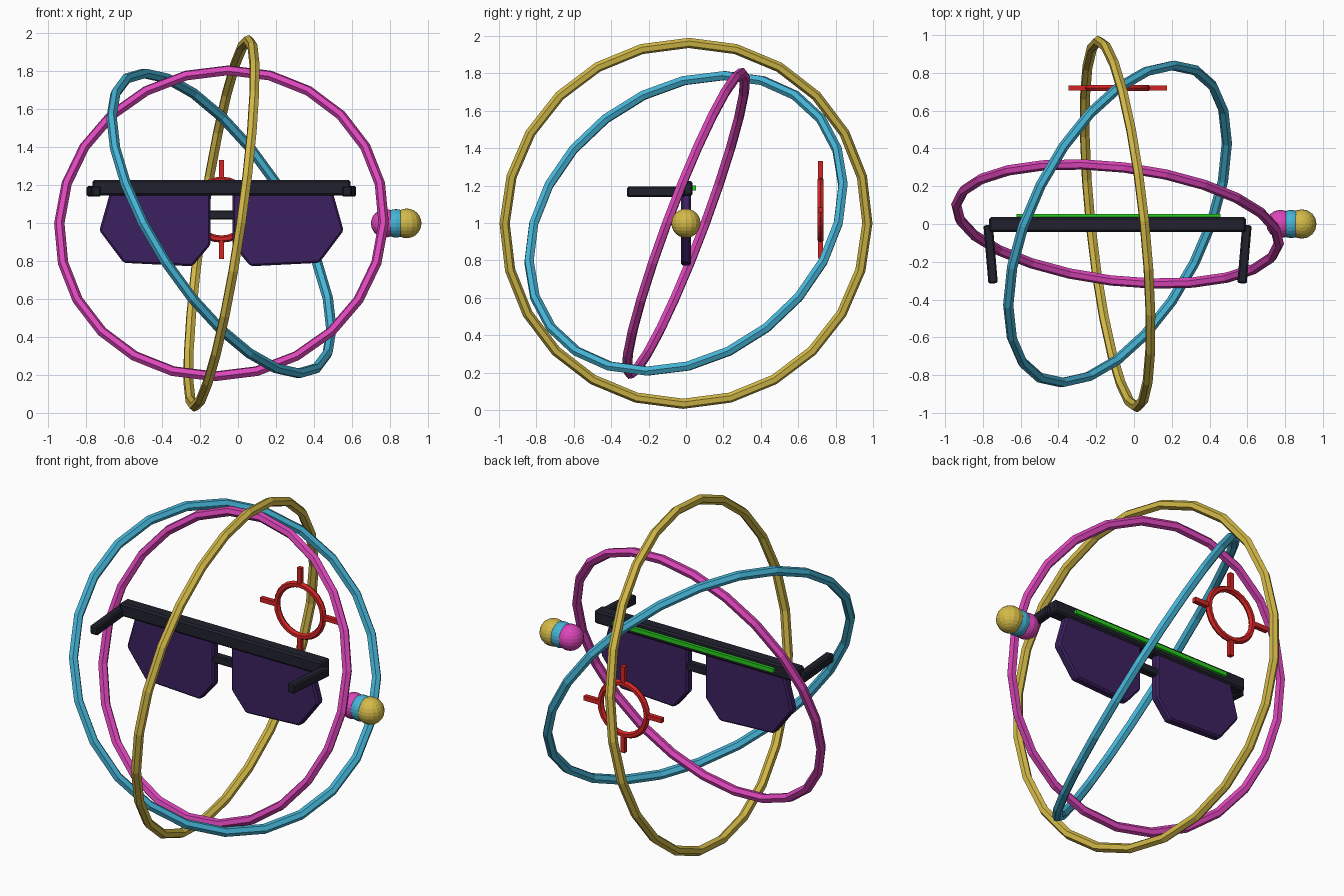
import bpy, bmesh, math
from mathutils import Vector, Matrix

if "Cube" in bpy.data.objects:
    bpy.data.objects.remove(bpy.data.objects["Cube"])

CX = -0.087  # shared symmetry plane of rings and glasses


def material(name, hexcode):
    rgb = [int(hexcode[i:i + 2], 16) / 255 for i in (0, 2, 4)]
    lin = [c / 12.92 if c <= 0.04045 else ((c + 0.055) / 1.055) ** 2.4 for c in rgb]
    m = bpy.data.materials.new(name)
    m.diffuse_color = (*lin, 1)
    m.use_nodes = True
    m.node_tree.nodes["Principled BSDF"].inputs["Base Color"].default_value = m.diffuse_color
    return m


MAGENTA = material("magenta", "DC46BA")
CYAN = material("cyan", "46B4D6")
YELLOW = material("yellow", "D4BA48")
PURPLE = material("dark purple", "3C2060")
BLACK = material("near black", "20212D")
GREEN = material("bright green", "28CC1E")
RED = material("red", "D62424")


def finish(name, mat, bevel=0.0):
    ob = bpy.context.object
    ob.name = name
    ob.data.materials.append(mat)
    if bevel:
        mod = ob.modifiers.new("bevel", 'BEVEL')
        mod.width = bevel
        mod.segments = 1
    return ob


def box(name, centre, size, mat, bevel=0.0, rot=(0, 0, 0)):
    bpy.ops.mesh.primitive_cube_add(size=1, location=centre, rotation=rot)
    bpy.context.object.scale = size
    bpy.ops.object.transform_apply(location=False, rotation=False, scale=True)
    return finish(name, mat, bevel)


def ring(name, centre, normal, major, minor, mat, segments=24):
    rot = Vector(normal).to_track_quat('Z', 'Y').to_euler()
    bpy.ops.mesh.primitive_torus_add(location=centre, rotation=rot, major_radius=major,
                                     minor_radius=minor, major_segments=segments,
                                     minor_segments=6)
    return finish(name, mat)


# Three large tilted rings
hub = (CX, 0, 0.998)
ring("magenta_ring", hub, (-0.112, -0.93, 0.35), 0.86, 0.0275, MAGENTA)
ring("cyan_ring", hub, (0.773, -0.391, 0.5), 0.912, 0.0275, CYAN)
ring("yellow_ring", hub, (0.984, 0.104, -0.146), 0.975, 0.0275, YELLOW)

# Three overlapping beads on the right
for name, x, r, mat in (("magenta_bead", 0.775, 0.075, MAGENTA),
                        ("cyan_bead", 0.832, 0.075, CYAN),
                        ("yellow_bead", 0.888, 0.078, YELLOW)):
    bpy.ops.mesh.primitive_uv_sphere_add(segments=16, ring_count=12, radius=r,
                                         location=(x, 0, 0.998))
    finish(name, mat)

# Lenses: one profile, mirrored
profile = [(0.058, 1.18), (0.581, 1.18), (0.643, 0.96), (0.515, 0.79),
           (0.153, 0.772), (0.058, 0.885)]
for side, label in ((-1, "left"), (1, "right")):
    bm = bmesh.new()
    face = bm.faces.new([bm.verts.new((CX + side * x, -0.027, z)) for x, z in profile])
    out = bmesh.ops.extrude_face_region(bm, geom=[face])
    bmesh.ops.translate(bm, vec=(0, 0.054, 0),
                        verts=[v for v in out["geom"] if isinstance(v, bmesh.types.BMVert)])
    bmesh.ops.recalc_face_normals(bm, faces=bm.faces)
    me = bpy.data.meshes.new(label + "_lens")
    bm.to_mesh(me)
    bm.free()
    ob = bpy.data.objects.new(label + "_lens", me)
    bpy.context.collection.objects.link(ob)
    bpy.context.view_layer.objects.active = ob
    finish(label + "_lens", PURPLE, 0.01)
    # Temple arm, leaning slightly inward
    box(label + "_temple", (CX + side * 0.672, -0.16, 1.166), (0.05, 0.31, 0.056),
        BLACK, 0.008, (0, 0, side * -0.085))

# Brow bar, bridge and light strip
box("brow_bar", (CX, -0.003, 1.185), (1.36, 0.078, 0.08), BLACK, 0.01)
box("bridge", (CX, 0, 1.042), (0.15, 0.045, 0.047), BLACK, 0.005)
box("light_strip", (CX + 0.005, 0.042, 1.187), (1.08, 0.024, 0.025), GREEN)

# Red target sight behind the glasses
sight = Vector((CX, 0.72, 1.07))
ring("sight_ring", sight, (0, 1, 0), 0.155, 0.019, RED)
for i in range(4):
    a = i * math.pi / 2
    offset = Vector((math.cos(a), 0, math.sin(a))) * 0.205
    box("sight_tick_%d" % (i + 1), sight + offset, (0.112, 0.027, 0.027), RED, 0, (0, -a, 0))
